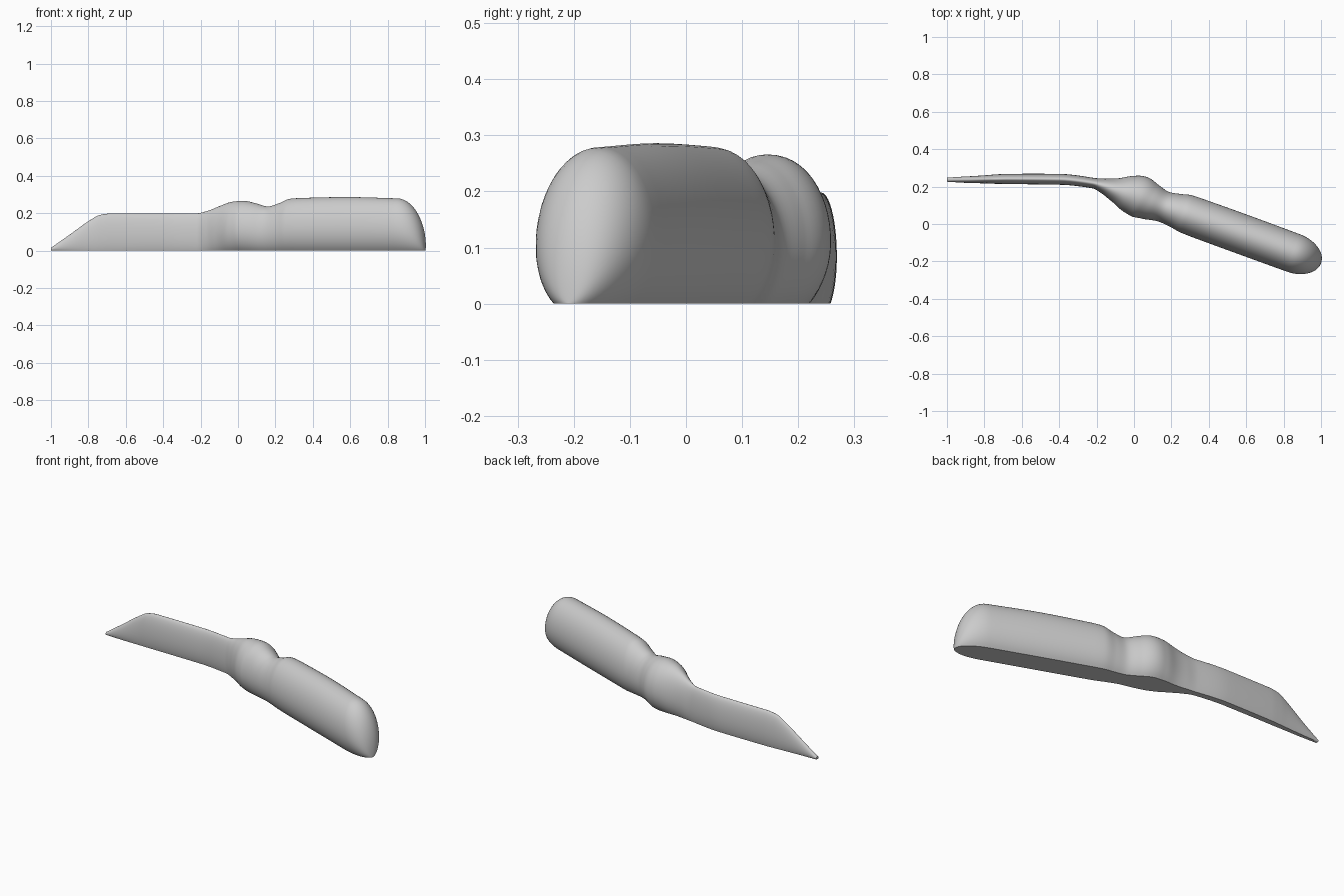
import bpy
import bmesh
import math
from mathutils import Vector

cube = bpy.data.objects.get("Cube")
if cube:
    bpy.data.objects.remove(cube)

# Key stations: x, y of the axis, half width, height
KEYS = [
    (-1.0, .237, .011, .015), (-.9, .237, .017, .085), (-.79, .239, .022, .163),
    (-.74, .24, .025, .19), (-.68, .241, .027, .198), (-.4, .239, .029, .198),
    (-.22, .219, .028, .199), (-.16, .203, .042, .213), (-.1, .183, .065, .237),
    (-.03, .162, .099, .261), (.03, .145, .113, .266), (.09, .119, .1, .254),
    (.16, .092, .084, .236), (.22, .073, .092, .253), (.28, .054, .104, .277),
    (.34, .032, .106, .281), (.58, -.055, .107, .286), (.85, -.154, .106, .279)]
STEPS, END_STEPS, ARC = 6, 14, 40
TIP = Vector((1.0, -.21))


def slopes(col):
    """Overshoot-free tangents for one column of the keys."""
    d = [(b[col] - a[col]) / (b[0] - a[0]) for a, b in zip(KEYS, KEYS[1:])]
    mid = [2 * p * q / (p + q) if p * q > 0 else 0 for p, q in zip(d, d[1:])]
    return [d[0]] + mid + [d[-1]]


def stations():
    tangents = {c: slopes(c) for c in (1, 2, 3)}
    out = []
    for i, (a, b) in enumerate(zip(KEYS, KEYS[1:])):
        w = b[0] - a[0]
        for k in range(STEPS):
            t = k / STEPS
            row = [a[0] + w * t]
            for c in (1, 2, 3):
                m = tangents[c]
                row.append((2 * t**3 - 3 * t**2 + 1) * a[c] + (t**3 - 2 * t**2 + t) * w * m[i]
                           + (3 * t**2 - 2 * t**3) * b[c] + (t**3 - t**2) * w * m[i + 1])
            out.append(row)
    # Rounded nose closing to a point at ground level
    x, y, half, height = KEYS[-1]
    for k in range(END_STEPS + 1):
        t = math.pi / 2 * k / END_STEPS
        s, r = math.sin(t), max(math.cos(t), .01)
        out.append([x + (TIP.x - x) * s, y + (TIP.y - y) * s, half * r, height * r])
    return out


def section(half, height):
    """Oval cut flat at the ground, from one bottom corner over to the other."""
    start = -math.asin(.8)
    for k in range(ARC + 1):
        a = start + (math.pi - 2 * start) * k / ARC
        lift = .58 if a > 0 and a < math.pi else .525
        yield half * math.cos(a), height * (.42 + lift * math.sin(a))


# Loft the sections square to the bending axis
rows = stations()
bm = bmesh.new()
rings = []
for i, (x, y, half, height) in enumerate(rows):
    p, n = rows[max(i - 1, 0)], rows[min(i + 1, len(rows) - 1)]
    along = Vector((n[0] - p[0], n[1] - p[1])).normalized()
    side = Vector((-along.y, along.x))
    rings.append([bm.verts.new((x + side.x * u, y + side.y * u, z))
                  for u, z in section(half, height)])
for a, b in zip(rings, rings[1:]):
    for k in range(len(a)):
        j = (k + 1) % len(a)
        bm.faces.new((a[k], a[j], b[j], b[k]))
bm.faces.new(rings[0])
bm.faces.new(rings[-1])
bmesh.ops.recalc_face_normals(bm, faces=bm.faces)

# Rest the base on the ground
low = min(v.co.z for v in bm.verts)
for v in bm.verts:
    v.co.z -= low
mesh = bpy.data.meshes.new("curved_body")
bm.to_mesh(mesh)
bm.free()
body = bpy.data.objects.new("curved_body", mesh)
bpy.context.collection.objects.link(body)

# Single plain grey finish
grey = bpy.data.materials.new("light_grey")
grey.use_nodes = True
colour = (.6, .6, .6, 1)
grey.diffuse_color = colour
grey.node_tree.nodes["Principled BSDF"].inputs["Base Color"].default_value = colour
mesh.materials.append(grey)

bpy.ops.object.select_all(action='DESELECT')
body.select_set(True)
bpy.context.view_layer.objects.active = body
bpy.ops.object.shade_smooth_by_angle(angle=math.radians(40))
